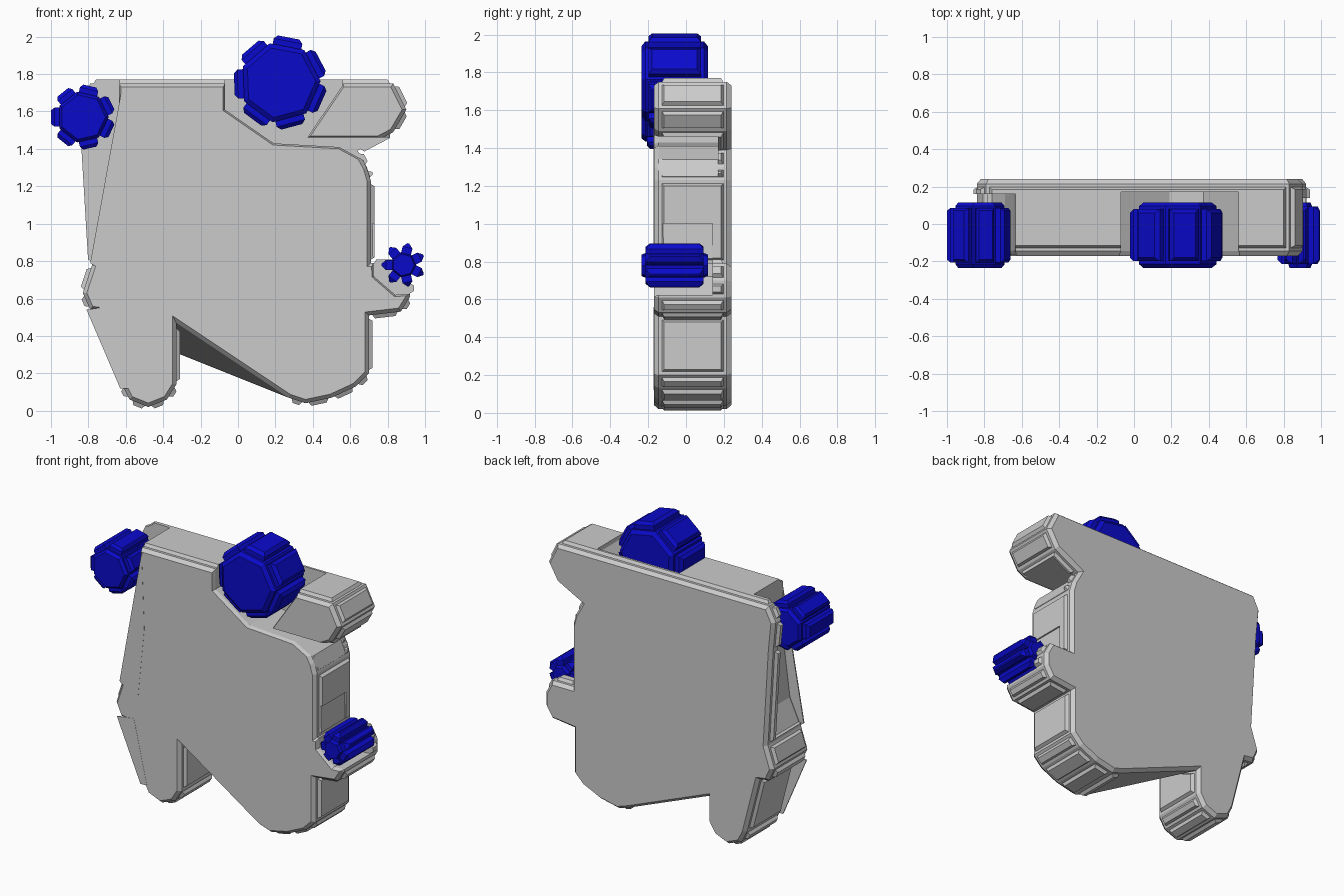
import bpy, bmesh, math
from mathutils import Vector

cube = bpy.data.objects.get("Cube")
if cube:
    bpy.data.objects.remove(cube, do_unlink=True)


def material(name, rgb):
    m = bpy.data.materials.new(name)
    m.diffuse_color = (*rgb, 1)
    m.use_nodes = True
    m.node_tree.nodes["Principled BSDF"].inputs["Base Color"].default_value = (*rgb, 1)
    return m


GREY = material("plain grey", (0.6, 0.6, 0.6))
BLUE = material("deep blue", (0.003, 0.003, 0.6))


def prism(outline, y0, y1):
    """Extrude an x/z outline along y; returns bmesh, front cap, back cap, walls."""
    bm = bmesh.new()
    front = bm.faces.new([bm.verts.new((x, y0, z)) for x, z in outline])
    out = bmesh.ops.extrude_face_region(bm, geom=[front], use_keep_orig=True)
    for v in out["geom"]:
        if isinstance(v, bmesh.types.BMVert):
            v.co.y = y1
    bmesh.ops.recalc_face_normals(bm, faces=bm.faces)
    back = next(f for f in out["geom"] if isinstance(f, bmesh.types.BMFace))
    walls = [f for f in bm.faces if f not in (front, back)]
    return bm, front, back, walls


def inset(bm, faces, thickness, depth):
    bmesh.ops.inset_individual(bm, faces=faces, thickness=thickness, depth=depth,
                               use_even_offset=True)


def chamfer(bm, cap, thickness, depth):
    bmesh.ops.inset_region(bm, faces=[cap], thickness=thickness, depth=depth,
                           use_even_offset=True, use_boundary=True)


def finish(bm, name, mat):
    mesh = bpy.data.meshes.new(name)
    bm.to_mesh(mesh)
    bm.free()
    mesh.materials.append(mat)
    ob = bpy.data.objects.new(name, mesh)
    bpy.context.collection.objects.link(ob)
    return ob


# Body slab: full silhouette with a raised panel on every wall
outline = [(-0.79, 1.75), (0.83, 1.75), (0.9, 1.61), (0.83, 1.49), (0.64, 1.39),
           (0.69, 1.3), (0.71, 1.23), (0.71, 0.79), (0.87, 0.79), (0.92, 0.7),
           (0.92, 0.61), (0.87, 0.53), (0.70, 0.51), (0.70, 0.2), (0.63, 0.13),
           (0.5, 0.07), (0.36, 0.04), (0.27, 0.07), (-0.33, 0.31), (-0.33, 0.14),
           (-0.38, 0.06), (-0.48, 0.02), (-0.58, 0.06), (-0.62, 0.14), (-0.72, 0.53),
           (-0.79, 0.54), (-0.83, 0.63), (-0.78, 0.78), (-0.82, 1.45), (-0.84, 1.65)]
bm, front, back, walls = prism(outline, -0.145, 0.215)
# The crotch rises toward the front
notch = next(v for v in front.verts if (v.co - Vector((-0.33, -0.145, 0.31))).length < 0.01)
sloped = [f for f in notch.link_faces if f in walls and abs(f.normal.x) < 0.9]
notch.co.z += 0.16
inset(bm, [f for f in walls if f not in sloped], 0.018, 0.0)
inset(bm, [f for f in walls if f not in sloped], 0.012, 0.02)
for cap in (front, back):
    chamfer(bm, cap, 0.02, 0.025)
body = finish(bm, "body", GREY)

# Pockets cut from the front, leaving a thin back plate
pockets = {
    "top_pocket": ([(-0.07, 1.95), (-0.07, 1.61), (0.19, 1.43), (0.54, 1.41), (0.67, 1.34),
                    (0.72, 1.22), (1.1, 1.22), (1.1, 1.46), (0.37, 1.46), (0.56, 1.74),
                    (0.56, 1.95)], 0.17),
    "side_pocket": ([(-1.2, 1.95), (-0.63, 1.95), (-0.645, 1.3), (-0.69, 0.95),
                     (-0.76, 0.8), (-1.2, 0.8)], 0.16),
    "hand_pocket": ([(0.72, 1.0), (0.725, 0.72), (0.84, 0.62), (1.2, 0.64), (1.2, 1.0)], 0.14),
}
for name, (shape, floor) in pockets.items():
    bm, front, back, walls = prism(shape, -0.145, floor)
    inset(bm, [f for f in walls if f.calc_area() > 0.03], 0.03, 0.0)
    chamfer(bm, front, -0.015, 0.04)
    bmesh.ops.recalc_face_normals(bm, faces=bm.faces)
    cutter = finish(bm, name, GREY)
    cutter.hide_render = True
    mod = body.modifiers.new(name, "BOOLEAN")
    mod.operation = "DIFFERENCE"
    mod.solver = "EXACT"
    mod.object = cutter
    bpy.context.view_layer.objects.active = body
    bpy.ops.object.modifier_apply(modifier=name)
    bpy.data.objects.remove(cutter, do_unlink=True)

# Thin front skins that bridge the arm and leg hollows
skins = {
    "upper_skin": [(-0.62, 1.73), (-0.6, 1.2), (-0.65, 0.7), (-0.79, 0.79)],
    "lower_skin": [(-0.81, 0.54), (-0.68, 0.56), (-0.58, 0.12), (-0.63, 0.12)],
}
for name, shape in skins.items():
    bm, *_ = prism(shape, -0.171, -0.163)
    finish(bm, name, GREY)


def cog(name, x, z, apothem, tooth, edge, tip):
    """Seven-sided hub with a stepped tooth pushed out of each side."""
    n = 7
    r = apothem / math.cos(math.pi / n)
    ring = [(x + r * math.cos(math.pi + (i + 0.5) * math.tau / n),
             z + r * math.sin(math.pi + (i + 0.5) * math.tau / n)) for i in range(n)]
    bm, front, back, walls = prism(ring, -0.215, 0.095)
    inset(bm, walls, edge, 0.0)
    inset(bm, walls, 0.0, tooth * 0.6)
    inset(bm, walls, tip, tooth * 0.4)
    for cap in (front, back):
        chamfer(bm, cap, apothem * 0.12, 0.02)
    finish(bm, name, BLUE)


cog("large_cog", 0.225, 1.755, 0.195, 0.05, 0.016, 0.02)
cog("side_cog", -0.83, 1.57, 0.125, 0.045, 0.01, 0.014)
cog("small_cog", 0.885, 0.78, 0.06, 0.058, 0.002, 0.022)

# Twist the large cog slightly, as its teeth lean off the horizontal
large = bpy.data.objects["large_cog"]
centre = Vector((0.225, 0, 1.755))
for v in large.data.vertices:
    d = v.co - centre
    a = math.radians(2)
    v.co.x = centre.x + d.x * math.cos(a) - d.z * math.sin(a)
    v.co.z = centre.z + d.x * math.sin(a) + d.z * math.cos(a)
